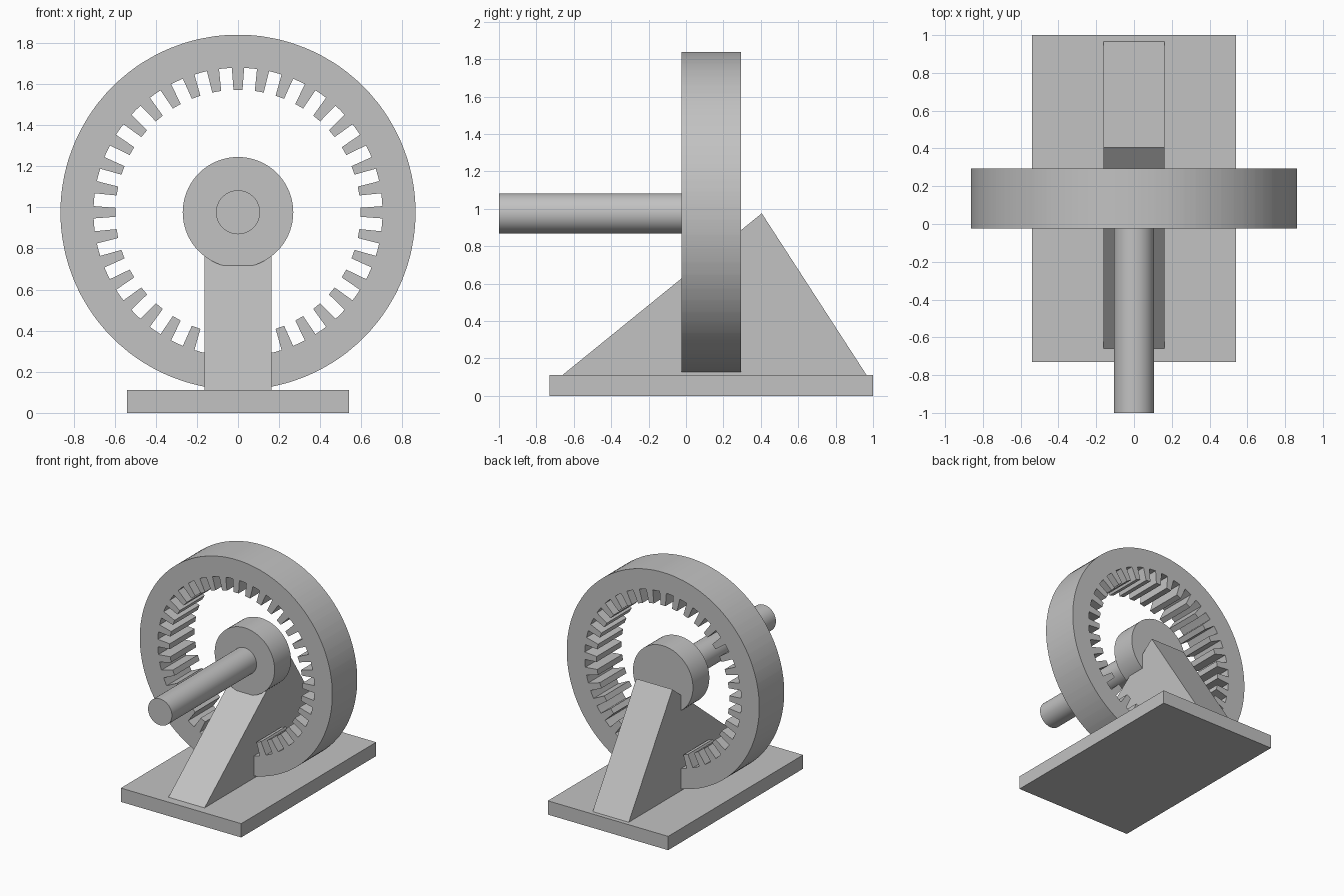
import bpy
import bmesh
from math import cos, sin, pi, radians, atan
from mathutils import Matrix

default = bpy.data.objects.get("Cube")
if default:
    bpy.data.objects.remove(default)

AXIS_Z = 0.976                     # height of the shared gear axis
RING_FRONT, RING_BACK = -0.025, 0.295
BASE_TOP = 0.112

grey = bpy.data.materials.new("plain grey")
grey.use_nodes = True
colour = (0.54, 0.54, 0.54, 1)
grey.diffuse_color = colour
grey.node_tree.nodes["Principled BSDF"].inputs["Base Color"].default_value = colour


def finish(name, bm, smooth=False):
    """Turn a bmesh into a named grey object."""
    bmesh.ops.recalc_face_normals(bm, faces=bm.faces)
    mesh = bpy.data.meshes.new(name)
    bm.to_mesh(mesh)
    bm.free()
    mesh.materials.append(grey)
    obj = bpy.data.objects.new(name, mesh)
    bpy.context.collection.objects.link(obj)
    if smooth:
        bpy.ops.object.select_all(action='DESELECT')
        obj.select_set(True)
        bpy.context.view_layer.objects.active = obj
        bpy.ops.object.shade_smooth_by_angle(angle=radians(20))
    return obj


def rod(name, radius, front, back):
    """Cylinder along y on the gear axis."""
    bm = bmesh.new()
    place = Matrix.Translation((0, (front + back) / 2, AXIS_Z)) @ Matrix.Rotation(pi / 2, 4, 'X')
    bmesh.ops.create_cone(bm, cap_ends=True, segments=72, radius1=radius,
                          radius2=radius, depth=back - front, matrix=place)
    return finish(name, bm, True)


def prism(name, profile, half_width):
    """Extrude a (y, z) profile symmetrically along x."""
    bm = bmesh.new()
    face = bm.faces.new([bm.verts.new((-half_width, y, z)) for y, z in profile])
    side = bmesh.ops.extrude_face_region(bm, geom=[face])["geom"]
    bmesh.ops.translate(bm, vec=(2 * half_width, 0, 0),
                        verts=[v for v in side if isinstance(v, bmesh.types.BMVert)])
    return finish(name, bm)


def internal_gear(name, teeth, outer, root, tip, root_half, tip_half):
    """Ring with inward tapering teeth, built as one closed band."""
    bm = bmesh.new()
    a_root, a_tip = atan(root_half / root), atan(tip_half / tip)
    pitch = 2 * pi / teeth
    tooth = [(-a_root, root), (-a_tip, tip), (a_tip, tip), (a_root, root), (pitch / 2, root)]
    columns = []
    for i in range(teeth):
        for offset, inner in tooth:
            a = i * pitch + offset
            columns.append([bm.verts.new((r * cos(a), y, AXIS_Z + r * sin(a)))
                            for r, y in ((inner, RING_FRONT), (outer, RING_FRONT),
                                         (outer, RING_BACK), (inner, RING_BACK))])
    for i, here in enumerate(columns):
        after = columns[(i + 1) % len(columns)]
        for k in range(4):
            n = (k + 1) % 4
            bm.faces.new((here[k], here[n], after[n], after[k]))
    return finish(name, bm, True)


# Base plate and triangular support
prism("base_plate", [(-0.73, 0), (1.0, 0), (1.0, BASE_TOP), (-0.73, BASE_TOP)], 0.54)
prism("support_wedge", [(-0.66, BASE_TOP), (0.965, BASE_TOP), (0.405, AXIS_Z)], 0.162)

# Toothed ring, hub and shaft
internal_gear("ring_gear", 36, 0.864, 0.703, 0.596, 0.030, 0.022)
rod("hub", 0.269, 0.085, RING_BACK)
rod("shaft", 0.107, -1.0, 0.12)
